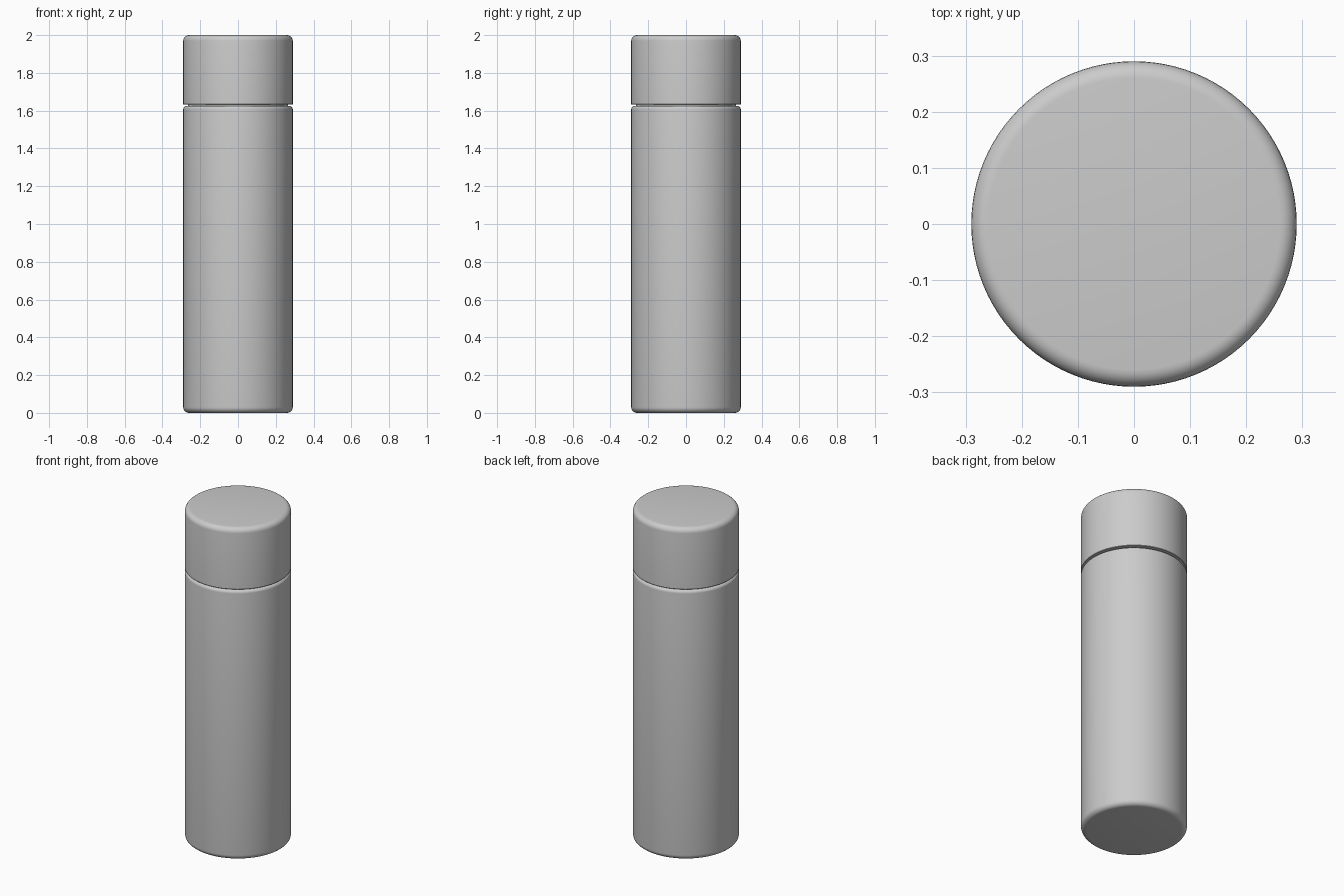
import bpy, bmesh, math

if "Cube" in bpy.data.objects:
    bpy.data.objects.remove(bpy.data.objects["Cube"])

SEGMENTS = 96


def arc(cx, cz, r, a0, a1, steps=6):
    """Points of a fillet arc in the (radius, z) plane, angles in degrees."""
    pts = []
    for i in range(steps + 1):
        a = math.radians(a0 + (a1 - a0) * i / steps)
        pts.append((cx + r * math.cos(a), cz + r * math.sin(a)))
    return pts


def lathe(name, profile):
    """Revolve a profile about z and close both ends with flat caps."""
    bm = bmesh.new()
    rings = []
    for r, z in profile:
        rings.append([bm.verts.new((r * math.cos(2 * math.pi * i / SEGMENTS),
                                    r * math.sin(2 * math.pi * i / SEGMENTS), z))
                      for i in range(SEGMENTS)])
    for a, b in zip(rings, rings[1:]):
        for i in range(SEGMENTS):
            j = (i + 1) % SEGMENTS
            bm.faces.new((a[i], a[j], b[j], b[i]))
    bm.faces.new(rings[0][::-1])
    bm.faces.new(rings[-1])
    mesh = bpy.data.meshes.new(name)
    bm.to_mesh(mesh)
    bm.free()
    obj = bpy.data.objects.new(name, mesh)
    bpy.context.collection.objects.link(obj)
    bpy.ops.object.select_all(action='DESELECT')
    obj.select_set(True)
    bpy.context.view_layer.objects.active = obj
    bpy.ops.object.shade_smooth_by_angle(angle=math.radians(35))
    return obj


R = 0.29

# Body: rounded base, straight wall, small rounded shoulder, short neck into the cap
lathe("bottle_body",
      arc(R - 0.03, 0.03, 0.03, -90, 0)
      + arc(R - 0.018, 1.607, 0.018, 0, 90)
      + [(0.265, 1.625), (0.265, 1.634)])

# Cap: crisp lower rim, straight wall, rounded top edge
lathe("cap", [(R - 0.002, 1.632), (R, 1.634)] + arc(R - 0.03, 1.97, 0.03, 0, 90))
